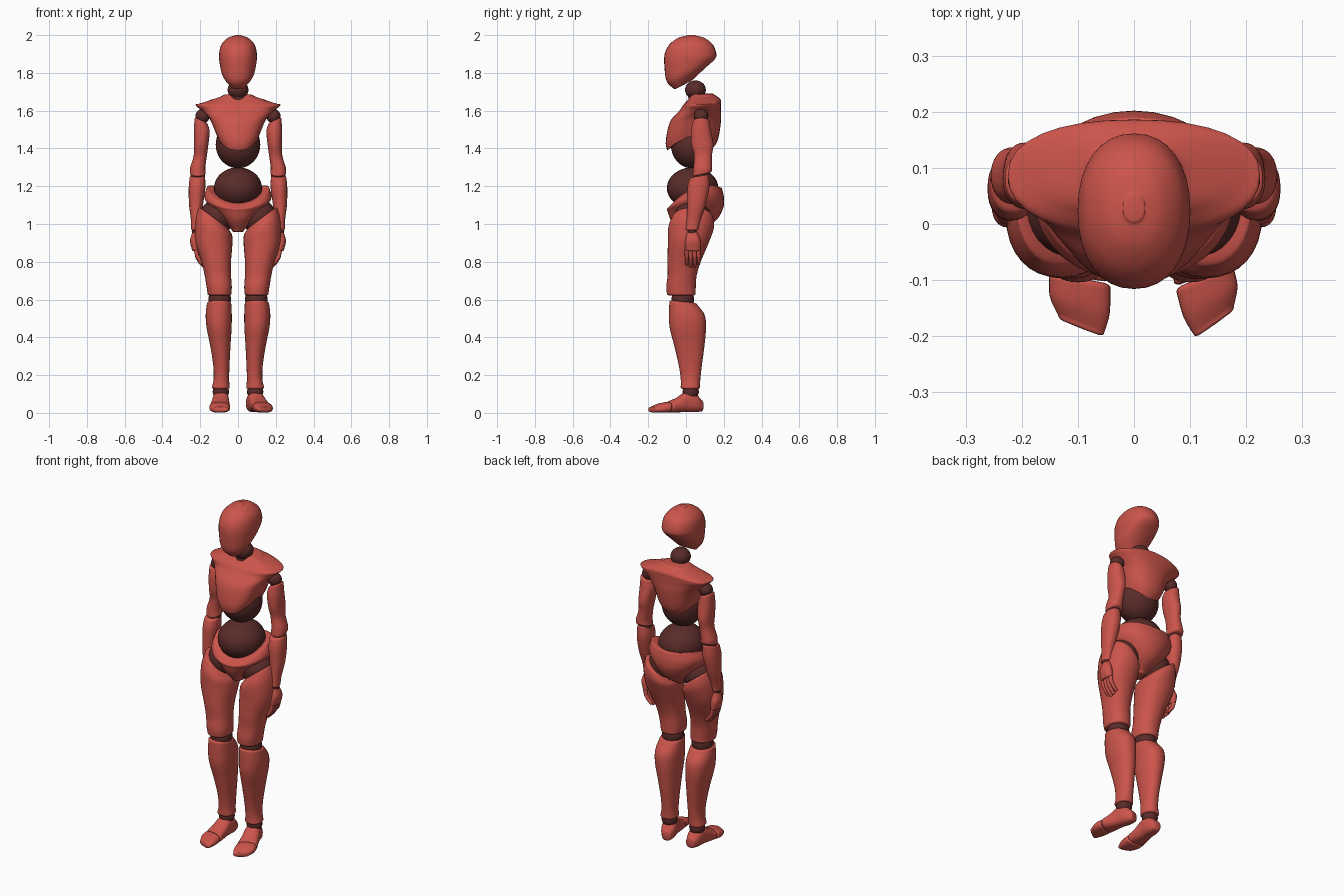
import bpy, bmesh
from math import pi, sin, cos, radians
from mathutils import Matrix, Vector

if "Cube" in bpy.data.objects:
    bpy.data.objects.remove(bpy.data.objects["Cube"])

def material(name, colour):
    m = bpy.data.materials.new(name)
    m.diffuse_color = colour
    m.use_nodes = True
    m.node_tree.nodes["Principled BSDF"].inputs["Base Color"].default_value = m.diffuse_color
    return m

RED = material("red", (0.60, 0.09, 0.07, 1))
DARK = material("dark_joint", (0.10, 0.025, 0.022, 1))

def finish(name, bm, mat):
    bmesh.ops.recalc_face_normals(bm, faces=bm.faces)
    me = bpy.data.meshes.new(name)
    bm.to_mesh(me)
    bm.free()
    me.materials.append(mat)
    ob = bpy.data.objects.new(name, me)
    bpy.context.collection.objects.link(ob)
    return ob

def spline(rows, steps):
    # Catmull-Rom through the ring parameters
    rows = [tuple(r) + (0,) * (9 - len(r)) for r in rows]
    out = []
    for i in range(len(rows) - 1):
        a, b, c, d = (rows[max(0, i - 1)], rows[i], rows[i + 1],
                      rows[min(len(rows) - 1, i + 2)])
        for k in range(steps):
            t = k / steps
            out.append([0.5 * (2 * q + (r - p) * t + (2 * p - 5 * q + 4 * r - s) * t * t
                               + (3 * q - p - 3 * r + s) * t ** 3)
                        for p, q, r, s in zip(a, b, c, d)])
    return out + [list(rows[-1])]

def loft(name, rows, mat=RED, s=1, n=2.2, cap=0.01, frame=None, seg=32, steps=5):
    """Rings: height, centre x, centre y, radius x, radius y, tilt x, tilt y, bend x, bend y."""
    rings = spline(rows, steps)
    up = 1 if rows[-1][0] > rows[0][0] else -1
    first, last = rings[0], rings[-1]

    def shrunk(r, f, dz):
        return [r[0] + dz, r[1], r[2], r[3] * f, r[4] * f] + [v * f for v in r[5:7]] + [v * f * f for v in r[7:]]
    ends = ((0.98, 0.3), (0.92, 0.65), (0.8, 0.9))
    rings = ([shrunk(first, f, -up * cap * e) for f, e in reversed(ends)] + rings
             + [shrunk(last, f, up * cap * e) for f, e in ends])
    bm = bmesh.new()
    loops = []
    for z, cx, cy, rx, ry, tx, ty, bx, by in rings:
        loop = []
        for k in range(seg):
            a = 2 * pi * k / seg
            u = abs(cos(a)) ** (2 / n) * (1 if cos(a) > 0 else -1)
            v = abs(sin(a)) ** (2 / n) * (1 if sin(a) > 0 else -1)
            h = z + tx * u + ty * v + bx * u * u + by * v * v
            loop.append(bm.verts.new((s * (cx + rx * u), cy + ry * v, h)))
        loops.append(loop)
    for p, q in zip(loops, loops[1:]):
        for k in range(seg):
            j = (k + 1) % seg
            bm.faces.new((p[k], p[j], q[j], q[k]))
    for loop, r, d in ((loops[0], first, -up), (loops[-1], last, up)):
        tip = bm.verts.new((s * r[1], r[2], r[0] + d * cap))
        for k in range(seg):
            bm.faces.new((loop[k], loop[(k + 1) % seg], tip))
    if frame:
        bm.transform(frame)
    return finish(name, bm, mat)

def ball(name, centre, radii, mat=DARK):
    bm = bmesh.new()
    bmesh.ops.create_uvsphere(bm, u_segments=32, v_segments=20, radius=1)
    bm.transform(Matrix.Translation(centre) @ Matrix.Diagonal((*radii, 1)))
    return finish(name, bm, mat)

def segment(name, p, q, r0, r1):
    # tapered finger segment from p to q
    p, q = Vector(p), Vector(q)
    d = q - p
    frame = Matrix.Translation(p) @ d.to_track_quat('Z', 'Y').to_matrix().to_4x4()
    loft(name, [(0, 0, 0, r0, r0), (d.length, 0, 0, r1, r1)], cap=0.005, frame=frame, seg=14, steps=3)

# head and neck
loft("head", [(1.74, 0, -.012, .045, .05, 0, .026), (1.79, 0, 0, .082, .102, 0, .036),
              (1.85, 0, .018, .097, .132, 0, .02), (1.90, 0, .024, .100, .137),
              (1.95, 0, .027, .088, .115), (1.985, 0, .028, .054, .070),
              (1.997, 0, .028, .020, .026)], cap=.003)
ball("neck_ball", (0, .05, 1.71), (.055, .055, .05))
loft("neck", [(1.62, 0, .065, .05, .05), (1.70, 0, .052, .042, .042)], DARK)

# torso
loft("chest", [(1.45, 0, .015, .105, .115, 0, 0, 0, -.06),
               (1.50, 0, .03, .125, .137, 0, 0, 0, -.06),
               (1.56, 0, .05, .152, .135, 0, 0, 0, -.02),
               (1.60, 0, .075, .192, .11),
               (1.63, 0, .085, .225, .10),
               (1.66, 0, .098, .195, .085, 0, 0, -.02),
               (1.685, 0, .09, .09, .06, 0, 0, -.01)], n=2.3, cap=.006)
ball("ribcage_ball", (0, .03, 1.42), (.118, .11, .125))
ball("belly_ball", (0, .035, 1.19), (.127, .136, .11))
loft("pelvis", [(.968, 0, .02, .033, .06), (1.02, 0, .04, .085, .12),
                (1.075, 0, .05, .143, .147, 0, .01, .01), (1.11, 0, .05, .178, .151, 0, .03, .03),
                (1.14, 0, .05, .166, .140, 0, .05, .05)], n=2.1)

for s, side in ((1, "right"), (-1, "left")):
    def limb(name, rows, **kw):
        return loft(f"{side}_{name}", rows, s=s, **kw)

    def joint(name, x, y, z, r):
        ball(f"{side}_{name}", (s * x, y, z), (r, r, r))

    # arm
    joint("shoulder_ball", .187, .08, 1.572, .038)
    limb("upper_arm", [(1.54, .195, .08, .035, .045, .015), (1.49, .192, .08, .042, .053),
                       (1.42, .195, .087, .038, .058), (1.36, .20, .09, .035, .047),
                       (1.30, .213, .088, .040, .049), (1.27, .213, .086, .042, .051, 0, .012)])
    joint("elbow_ball", .213, .08, 1.255, .039)
    limb("forearm", [(1.245, .215, .07, .041, .052, 0, .01), (1.19, .217, .065, .044, .058),
                     (1.10, .222, .055, .037, .048), (1.02, .222, .04, .027, .036),
                     (.975, .221, .032, .027, .034)])
    joint("wrist_ball", .221, .032, .962, .024)

    # hand
    limb("palm", [(.95, .222, .034, .022, .029), (.91, .228, .036, .026, .041),
                  (.865, .223, .036, .021, .041)], cap=.008)
    for i, (y, l) in enumerate(((.004, .92), (.025, 1.03), (.046, 1.0), (.067, .85))):
        dots = [(.222, y, .858), (.215, y, .858 - .034 * l),
                (.200, y, .858 - .06 * l), (.182, y, .858 - .08 * l)]
        for j in range(3):
            a, b = [(s * x, yy, z) for x, yy, z in dots[j:j + 2]]
            segment(f"{side}_finger_{i + 1}_{j + 1}", a, b, .0115 - .001 * j, .0105 - .001 * j)
    thumb = [(s * .215, .01, .925), (s * .197, -.003, .885), (s * .187, -.002, .845)]
    segment(f"{side}_thumb_base", thumb[0], thumb[1], .016, .013)
    segment(f"{side}_thumb_tip", thumb[1], thumb[2], .012, .009)

    # leg
    joint("hip_ball", .108, .035, 1.04, .093)
    limb("thigh", [(1.025, .127, .035, .082, .11, .06), (.98, .128, .027, .097, .121, .04),
                   (.90, .128, .012, .098, .108, .01), (.80, .115, -.01, .078, .088),
                   (.73, .107, -.02, .070, .077), (.67, .100, -.026, .067, .078),
                   (.63, .098, -.025, .063, .076)])
    joint("knee_ball", .097, -.017, .602, .060)
    limb("shin", [(.58, .10, -.014, .064, .074, 0, -.008), (.52, .102, .004, .069, .094),
                  (.45, .10, .010, .066, .096), (.35, .093, .018, .053, .079),
                  (.25, .088, .023, .043, .061), (.18, .088, .024, .041, .052),
                  (.135, .091, .023, .047, .051)])
    joint("ankle_ball", .091, .025, .112, .043)

    # foot, lofted forwards and turned out (the right one more)
    turn = radians(17 if s > 0 else -3)
    frame = (Matrix.Translation((s * .09, .02, 0)) @ Matrix.Rotation(turn, 4, 'Z')
             @ Matrix.Rotation(pi / 2, 4, 'X'))
    limb("foot", [(-.062, 0, .038, .028, .030), (-.03, 0, .052, .041, .048),
                  (.02, 0, .058, .044, .054), (.07, 0, .042, .049, .039),
                  (.108, 0, .033, .054, .030, -.006)], n=2.5, frame=frame, cap=.008)
    limb("toes", [(.125, 0, .030, .055, .028, -.006), (.165, -.002, .025, .054, .024, -.012),
                  (.198, -.006, .018, .042, .015, -.014)], n=2.6, frame=frame, cap=.008)

# smooth shading with crisp rims
bpy.ops.object.select_all(action='SELECT')
bpy.context.view_layer.objects.active = bpy.context.selected_objects[0]
bpy.ops.object.shade_smooth_by_angle(angle=radians(50))
